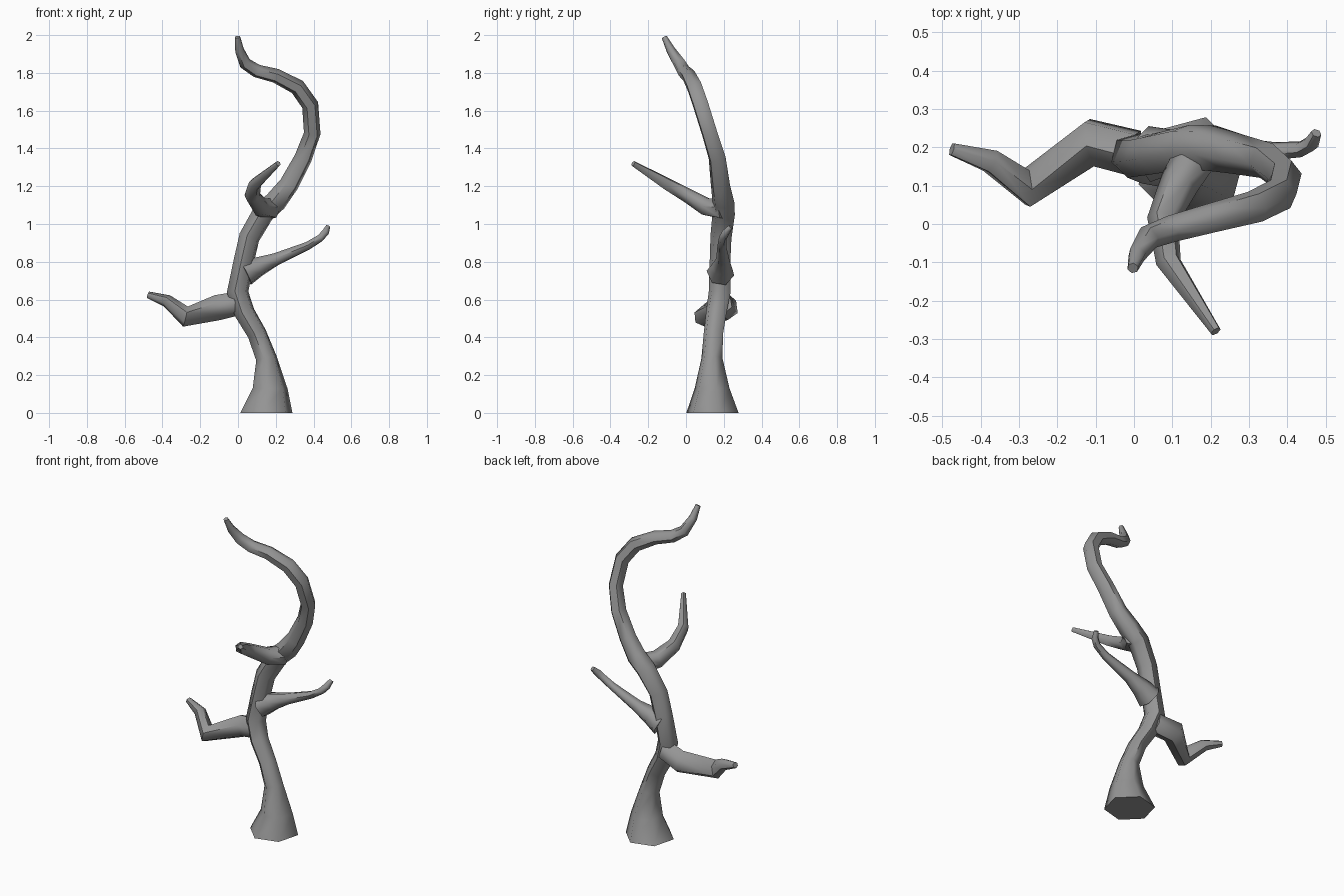
import bpy, bmesh, math
from mathutils import Vector

cube = bpy.data.objects.get("Cube")
if cube:
    bpy.data.objects.remove(cube, do_unlink=True)

bark = bpy.data.materials.new("grey_bark")
bark.use_nodes = True
GREY = (0.3, 0.3, 0.3, 1)
bark.diffuse_color = GREY
bark.node_tree.nodes["Principled BSDF"].inputs["Base Color"].default_value = GREY

SIDES = 6


def limb(name, path, start=None):
    """Sweep a tapering six-sided ring along (x, y, z, radius) points."""
    pts = [Vector(p[:3]) for p in path]
    bm = bmesh.new()
    rings = []
    side = Vector((math.cos(math.radians(15)), math.sin(math.radians(15)), 0.02))
    for i, p in enumerate(pts):
        before = (p - pts[i - 1]).normalized() if i else Vector()
        after = (pts[i + 1] - p).normalized() if i < len(pts) - 1 else Vector()
        along = (before + after).normalized()
        if i == 0 and start:
            along = Vector(start)
        # carry the ring direction forward so the tube does not twist
        side = (side - along * side.dot(along)).normalized()
        up = along.cross(side)
        ring = []
        for k in range(SIDES):
            a = math.tau * k / SIDES
            ring.append(bm.verts.new(p + path[i][3] * 1.06 * (side * math.cos(a) + up * math.sin(a))))
        rings.append(ring)
    for lo, hi in zip(rings, rings[1:]):
        for k in range(SIDES):
            n = (k + 1) % SIDES
            bm.faces.new((lo[k], lo[n], hi[n], hi[k]))
    bm.faces.new(rings[0][::-1])
    bm.faces.new(rings[-1])
    mesh = bpy.data.meshes.new(name)
    bm.to_mesh(mesh)
    bm.free()
    mesh.materials.append(bark)
    obj = bpy.data.objects.new(name, mesh)
    bpy.context.collection.objects.link(obj)
    bpy.ops.object.select_all(action='DESELECT')
    obj.select_set(True)
    bpy.context.view_layer.objects.active = obj
    bpy.ops.object.shade_smooth_by_angle(angle=math.radians(60))
    return obj


# Trunk: flared foot, then one long curl up to the tip
limb("trunk", [
    (.15, .14, 0, .135), (.17, .138, .13, .09), (.15, .137, .29, .054),
    (.10, .145, .42, .05), (.035, .16, .53, .053), (-.002, .178, .64, .056),
    (.03, .18, .8, .053), (.06, .185, .93, .054), (.135, .2, 1.06, .057),
    (.2, .198, 1.12, .057), (.27, .182, 1.21, .05), (.345, .165, 1.35, .045),
    (.393, .125, 1.48, .042), (.382, .078, 1.63, .042), (.315, .045, 1.725, .041),
    (.2, .015, 1.785, .037), (.1, -.012, 1.81, .034), (.038, -.035, 1.85, .031),
    (.008, -.08, 1.92, .023), (-.003, -.115, 1.99, .014)], start=(0, 0, 1))

# Low crooked branch on the right-hand side
limb("low_branch", [
    (.0, .185, .58, .06), (-.11, .212, .557, .064), (-.278, .095, .51, .052),
    (-.375, .165, .592, .032), (-.475, .195, .625, .017)])

# Slim branch on the left-hand side
limb("side_branch", [
    (.04, .182, .74, .07), (.11, .19, .775, .052), (.2, .195, .813, .034),
    (.37, .19, .885, .022), (.435, .195, .925, .02), (.462, .21, .955, .02),
    (.475, .237, .985, .013)])

# Forward-reaching branch
limb("front_branch", [
    (.175, .2, 1.08, .055), (.12, .11, 1.09, .049), (.075, .01, 1.15, .039),
    (.09, -.1, 1.212, .032), (.213, -.28, 1.32, .014)])
